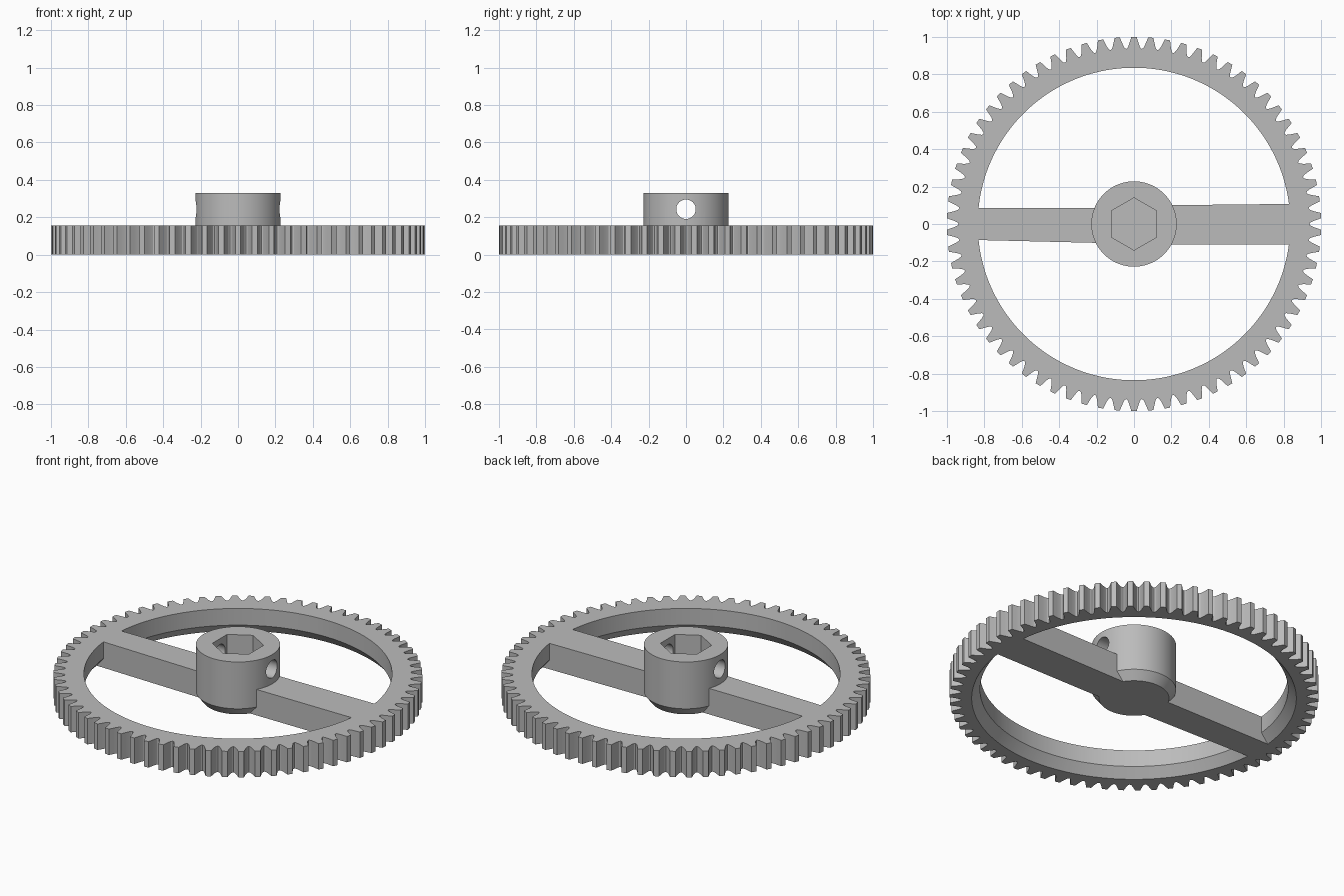
import bpy
import bmesh
from math import sin, cos, tau, radians

if "Cube" in bpy.data.objects:
    bpy.data.objects.remove(bpy.data.objects["Cube"])

TEETH = 70
THICK = 0.155
HUB_TOP = 0.33
HUB_R = 0.228

grey = bpy.data.materials.new("plain grey")
grey.use_nodes = True
colour = (0.5, 0.5, 0.5, 1)
grey.diffuse_color = colour
grey.node_tree.nodes["Principled BSDF"].inputs["Base Color"].default_value = colour


def circle(r, z, n, turn=0.0):
    return [(r * cos(turn + tau * i / n), r * sin(turn + tau * i / n), z) for i in range(n)]


def loft(name, rings, loop=False):
    """Skin a stack of equal rings; cap the ends, or join last to first."""
    bm = bmesh.new()
    loops = [[bm.verts.new(p) for p in ring] for ring in rings]
    n = len(loops[0])
    pairs = list(zip(loops, loops[1:]))
    if loop:
        pairs.append((loops[-1], loops[0]))
    else:
        bm.faces.new(loops[0])
        bm.faces.new(loops[-1])
    for a, b in pairs:
        for i in range(n):
            j = (i + 1) % n
            bm.faces.new((a[i], a[j], b[j], b[i]))
    bmesh.ops.recalc_face_normals(bm, faces=bm.faces)
    mesh = bpy.data.meshes.new(name)
    bm.to_mesh(mesh)
    bm.free()
    mesh.materials.append(grey)
    obj = bpy.data.objects.new(name, mesh)
    bpy.context.collection.objects.link(obj)
    return obj


def combine(target, other, operation):
    """Apply an exact boolean and discard the second solid."""
    mod = target.modifiers.new(operation.lower(), "BOOLEAN")
    mod.operation = operation
    mod.solver = "EXACT"
    mod.object = other
    bpy.context.view_layer.objects.active = target
    bpy.ops.object.modifier_apply(modifier=mod.name)
    bpy.data.objects.remove(other)


# Toothed rim: one tooth as (fraction of pitch, radius), repeated round
half = [(0.5, 0.937), (0.41, 0.942), (0.32, 0.957), (0.25, 0.975), (0.16, 1.0)]
tooth = [(-f, r) for f, r in half] + [(f, r) for f, r in reversed(half[1:])]
outline = []
for k in range(TEETH):
    for f, r in tooth:
        a = tau * (0.25 + (k + f) / TEETH)
        outline.append((r * cos(a), r * sin(a), a))


def outer(z):
    return [(x, y, z) for x, y, a in outline]


def inner(r, z):
    return [(r * cos(a), r * sin(a), z) for x, y, a in outline]


wheel = loft("gear_wheel", [outer(0), outer(THICK), inner(0.835, THICK),
                            inner(0.835, 0.055), inner(0.88, 0)], loop=True)

# Two slightly tapered spokes
left_plan = [(0.15, -0.11), (0.9, -0.11), (0.9, 0.108), (0.15, 0.1)]
right_plan = [(-0.15, 0.085), (-0.9, 0.085), (-0.9, -0.084), (-0.15, -0.102)]
for name, plan in (("left_spoke", left_plan), ("right_spoke", right_plan)):
    spoke = loft(name, [[(x, y, z) for x, y in plan] for z in (0, THICK)])
    combine(wheel, spoke, "UNION")

# Hub with a chamfered foot
hub = loft("hub", [circle(0.19, 0, 96), circle(HUB_R, 0.05, 96), circle(HUB_R, HUB_TOP, 96)])
combine(wheel, hub, "UNION")

# Hexagonal socket and cross hole
socket = loft("socket_cutter", [circle(0.14, z, 6, tau / 4) for z in (0.1, 0.5)])
combine(wheel, socket, "DIFFERENCE")
hole = loft("hole_cutter", [[(x, p, 0.243 + q) for p, q, z in circle(0.052, 0, 40)]
                            for x in (-0.4, 0.4)])
combine(wheel, hole, "DIFFERENCE")

# Smooth the curved walls, keep the edges crisp
bpy.ops.object.select_all(action="DESELECT")
wheel.select_set(True)
bpy.context.view_layer.objects.active = wheel
bpy.ops.object.shade_smooth_by_angle(angle=radians(25))
